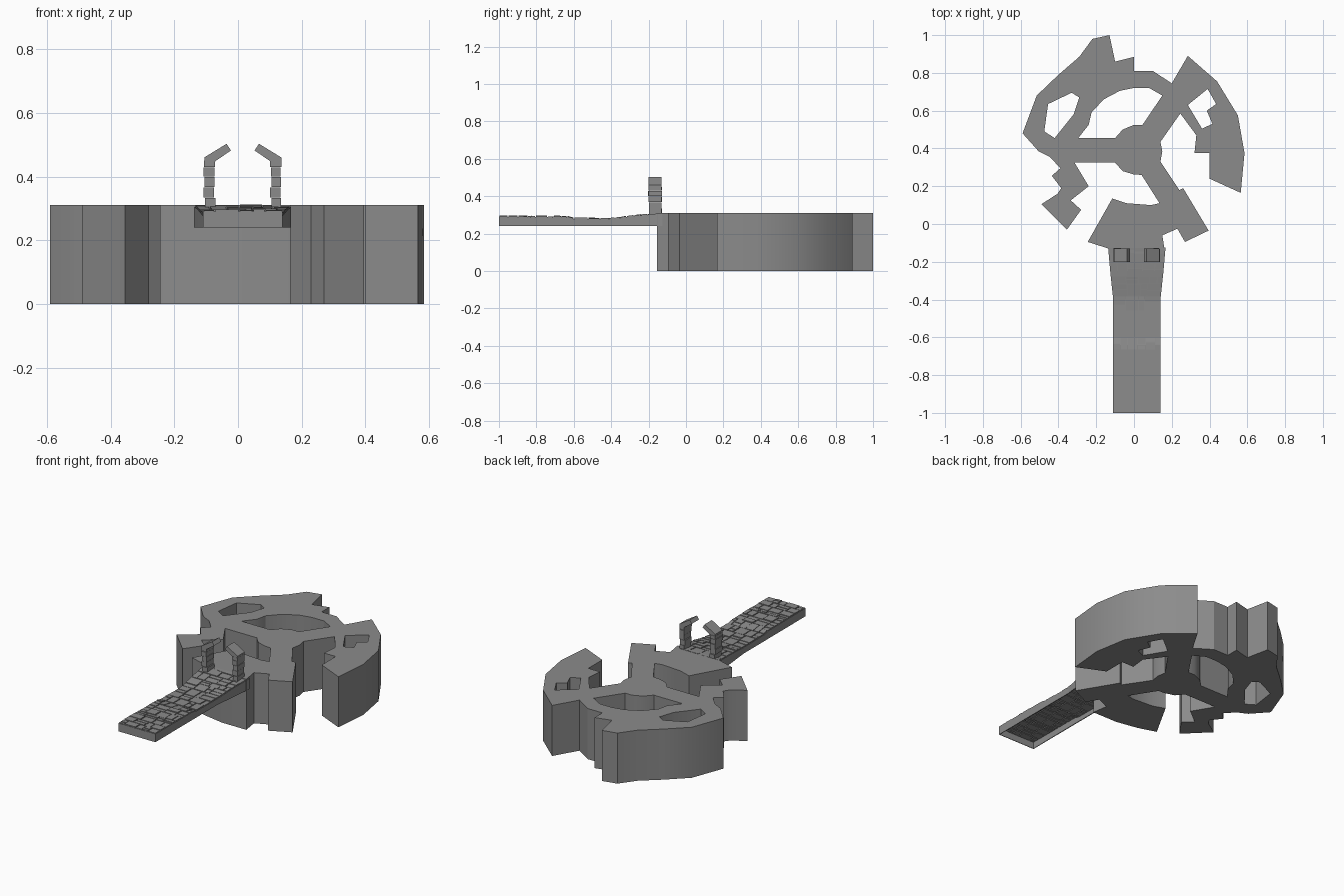
import bpy, bmesh, random
from mathutils import Vector

random.seed(4)
default = bpy.data.objects.get("Cube")
if default:
    bpy.data.objects.remove(default, do_unlink=True)

stone_grey = bpy.data.materials.new("stone grey")
stone_grey.use_nodes = True
GREY = (0.26, 0.26, 0.26, 1)
stone_grey.diffuse_color = GREY
stone_grey.node_tree.nodes["Principled BSDF"].inputs["Base Color"].default_value = GREY

TOP = 0.31      # height of the platform
MID = 0.015     # centre line of the causeway


def add_object(name, bm):
    """Turn a bmesh into an object with outward normals."""
    bmesh.ops.recalc_face_normals(bm, faces=bm.faces)
    mesh = bpy.data.meshes.new(name)
    bm.to_mesh(mesh)
    bm.free()
    mesh.materials.append(stone_grey)
    obj = bpy.data.objects.new(name, mesh)
    bpy.context.collection.objects.link(obj)
    return obj


def add_prism(bm, lower, upper):
    """Closed solid between two matching rings of points."""
    a = [bm.verts.new(p) for p in lower]
    b = [bm.verts.new(p) for p in upper]
    bm.faces.new(a)
    bm.faces.new(b)
    n = len(a)
    for i in range(n):
        j = (i + 1) % n
        bm.faces.new((a[i], a[j], b[j], b[i]))


# Platform: a broken wheel outline with openings, extruded upward
outline = [
    (-.13, 1), (-.22, .98), (-.29, .885), (-.4, .79), (-.515, .68), (-.59, .48),
    (-.505, .385), (-.445, .355), (-.39, .295), (-.435, .255), (-.385, .19),
    (-.405, .16), (-.49, .105), (-.355, -.03), (-.28, .075), (-.335, .125),
    (-.24, .2), (-.315, .325), (-.1, .325), (-.06, .28), (0, .262), (.04, .26),
    (.135, .11), (.09, .1), (-.04, .11), (-.115, .135), (-.245, -.095),
    (-.135, -.13), (0, -.155), (.165, -.155), (.15, -.06), (.23, -.025),
    (.27, -.095), (.395, -.035), (.26, .19), (.24, .18), (.14, .33), (.15, .385),
    (.14, .435), (.245, .585), (.33, .47), (.32, .375), (.4, .375), (.4, .24),
    (.565, .165), (.585, .375), (.55, .575), (.44, .755), (.285, .89), (.2, .745),
    (.1, .81), (0, .81), (0, .885), (-.1, .86)]
middle_opening = [
    (.15, .68), (.045, .525), (0, .525), (-.06, .5), (-.1, .455), (-.295, .455),
    (-.24, .525), (-.225, .59), (-.16, .66), (-.075, .705), (0, .72), (.08, .72)]
left_opening = [(-.33, .695), (-.29, .67), (-.32, .58), (-.42, .455), (-.475, .49), (-.455, .635)]
right_opening = [(.39, .715), (.435, .635), (.385, .6), (.415, .53), (.36, .505), (.285, .63)]

curve = bpy.data.curves.new("platform_outline", "CURVE")
curve.dimensions = "2D"
curve.fill_mode = "BOTH"
curve.extrude = TOP / 2
for ring in (outline, middle_opening, left_opening, right_opening):
    spline = curve.splines.new("POLY")
    spline.points.add(len(ring) - 1)
    for point, (x, y) in zip(spline.points, ring):
        point.co = (x, y, 0, 1)
    spline.use_cyclic_u = True
helper = bpy.data.objects.new("platform_outline", curve)
bpy.context.collection.objects.link(helper)
bpy.context.view_layer.update()
filled = helper.evaluated_get(bpy.context.evaluated_depsgraph_get())
bm = bmesh.new()
bm.from_mesh(filled.to_mesh())
filled.to_mesh_clear()
bpy.data.objects.remove(helper, do_unlink=True)
bmesh.ops.remove_doubles(bm, verts=bm.verts, dist=0.0005)
bmesh.ops.translate(bm, verts=bm.verts, vec=(0, 0, TOP / 2))
platform = add_object("platform", bm)
bpy.ops.object.select_all(action="DESELECT")
platform.select_set(True)
bpy.context.view_layer.objects.active = platform
bpy.ops.object.shade_smooth_by_angle(angle=0.5)


# Causeway shape: width and height along its length
stations = [(-1, .125, .296), (-.64, .125, .294), (-.6, .125, .285), (-.4, .125, .283),
            (-.25, .141, .302), (-.125, .152, .311)]


def section(y):
    """Half width and top height of the causeway at y."""
    for (y0, w0, h0), (y1, w1, h1) in zip(stations, stations[1:]):
        if y <= y1:
            t = (y - y0) / (y1 - y0)
            return w0 + t * (w1 - w0), h0 + t * (h1 - h0)
    return stations[-1][1:]


# Causeway shell: sides, deck and front end, open underneath
bm = bmesh.new()
rings = []
for y, w, h in stations:
    h -= 0.006
    rings.append([bm.verts.new((MID + x, y, z)) for x, z in
                  ((-w, .24), (-w, h), (w, h), (w, .24))])
for a, b in zip(rings, rings[1:]):
    for i in range(3):
        bm.faces.new((a[i], a[i + 1], b[i + 1], b[i]))
bm.faces.new(rings[0])
shell = add_object("causeway_shell", bm)
thick = shell.modifiers.new("thickness", "SOLIDIFY")
thick.thickness = 0.005
thick.offset = -1

# Paving: rows of uneven stones split at random
bm = bmesh.new()
GAP = 0.0025


def add_stone(u0, u1, y0, y1):
    lift = random.uniform(-.003, .001)
    lower, upper = [], []
    for u, y in ((u0, y0), (u1, y0), (u1, y1), (u0, y1)):
        w, h = section(y)
        x = MID + u * w
        x += GAP if u == u0 else -GAP
        y += GAP if y == y0 else -GAP
        lower.append((x, y, h - .016))
        upper.append((x, y, h + lift))
    add_prism(bm, lower, upper)


y = -1
while y < -.13:
    y_next = y + random.uniform(.04, .08)
    if y_next > -.16:
        y_next = -.125
    u = -1
    while u < 1:
        u_next = u + random.uniform(.25, .65)
        if u_next > .8:
            u_next = 1
        if random.random() < .4:
            cut = y + (y_next - y) * random.uniform(.35, .65)
            add_stone(u, u_next, y, cut)
            add_stone(u, u_next, cut, y_next)
        else:
            add_stone(u, u_next, y, y_next)
        u = u_next
    y = y_next
add_object("causeway_paving", bm)


# Gate posts: stacked blocks with a capstone leaning inward
def jitter():
    return random.uniform(-.003, .003)


def gate_post(name, side):
    bm = bmesh.new()
    levels = [.295, .335, .368, .4, .43]
    for z0, z1 in zip(levels, levels[1:] + [.452]):
        inner, outer = .088 + jitter(), .121 + jitter()
        front, back = -.2 + jitter(), -.13 + jitter()
        ring = [(inner, front), (outer, front), (outer, back), (inner, back)]
        add_prism(bm, [(MID + side * x, y, z0) for x, y in ring],
                  [(MID + side * x, y, z1 - .002) for x, y in ring])
    profile = [(.088, .43), (.121, .43), (.121, .46), (.051, .503), (.037, .482), (.088, .447)]
    add_prism(bm, [(MID + side * x, -.2, z) for x, z in profile],
              [(MID + side * x, -.13, z) for x, z in profile])
    add_object(name, bm)


gate_post("left_gate_post", 1)
gate_post("right_gate_post", -1)
